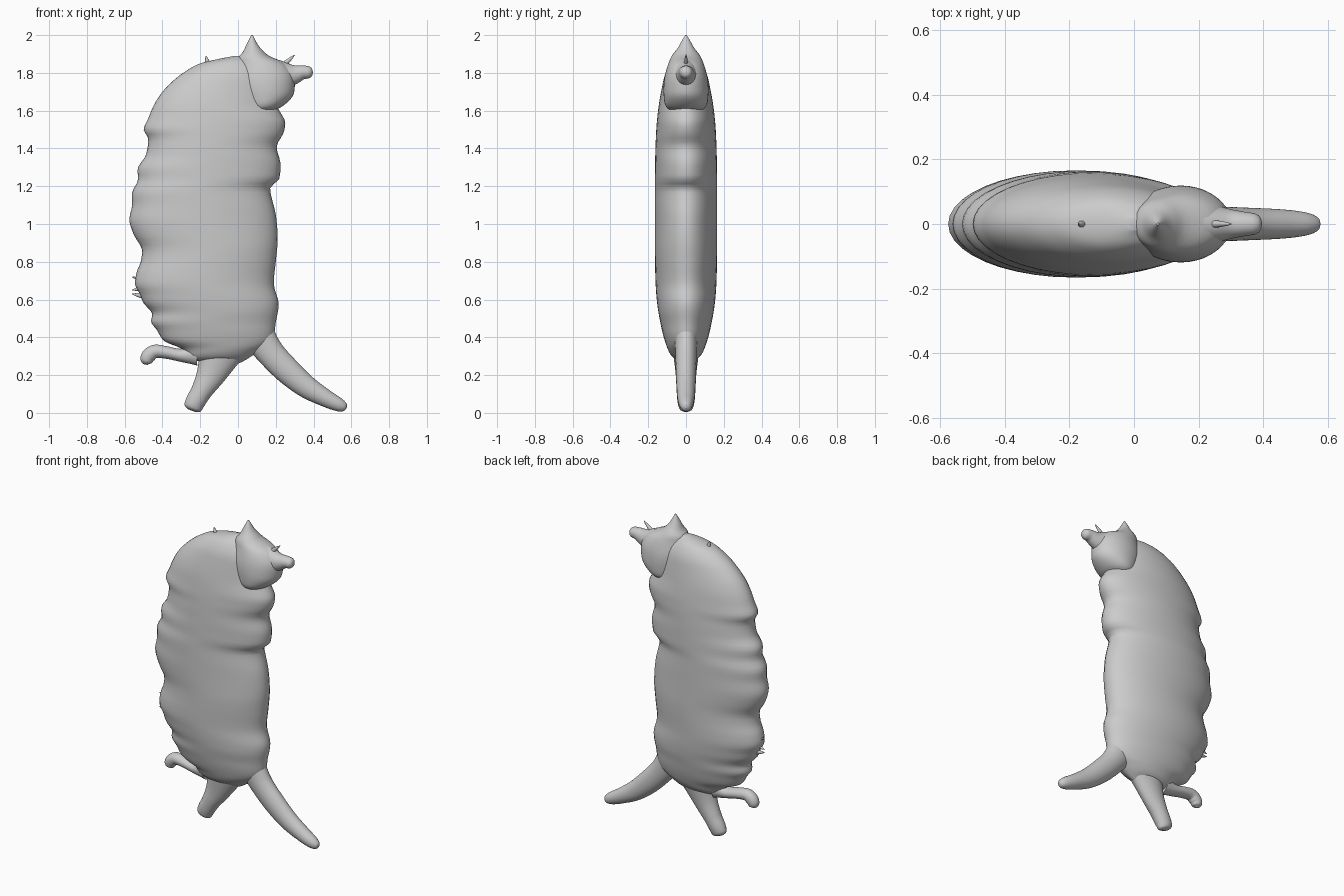
import bpy, bmesh, math
from mathutils import Vector

SIDES = 40


def catmull(pts, steps):
    """Smooth curve through tuples of any dimension."""
    p = [Vector(q) for q in pts]
    p = [2 * p[0] - p[1]] + p + [2 * p[-1] - p[-2]]
    out = []
    for i in range(1, len(p) - 2):
        a, b, c, d = p[i - 1:i + 3]
        for k in range(steps):
            t = k / steps
            out.append(0.5 * (2 * b + (c - a) * t + (2 * a - 5 * b + 4 * c - d) * t * t
                              + (3 * b - a - 3 * c + d) * t ** 3))
    return out + [p[-2]]


def interp(table, z):
    for (z0, v0), (z1, v1) in zip(table, table[1:]):
        if z <= z1:
            t = max(0, (z - z0) / (z1 - z0))
            return v0 + (v1 - v0) * t
    return table[-1][1]


def loft(name, rings):
    """Skin elliptical rings: (centre, in-plane half vector, half thickness in y)."""
    bm = bmesh.new()
    loops = []
    for c, h, ry in rings:
        loop = []
        for k in range(SIDES):
            a = 2 * math.pi * k / SIDES
            loop.append(bm.verts.new(c + h * math.cos(a) + Vector((0, ry * math.sin(a), 0))))
        loops.append(loop)
    for l0, l1 in zip(loops, loops[1:]):
        for k in range(SIDES):
            j = (k + 1) % SIDES
            bm.faces.new((l0[k], l0[j], l1[j], l1[k]))
    bm.faces.new(loops[0])
    bm.faces.new(loops[-1])
    bmesh.ops.recalc_face_normals(bm, faces=bm.faces)
    me = bpy.data.meshes.new(name)
    bm.to_mesh(me)
    bm.free()
    ob = bpy.data.objects.new(name, me)
    bpy.context.collection.objects.link(ob)
    bpy.context.view_layer.objects.active = ob
    ob.select_set(True)
    bpy.ops.object.shade_smooth_by_angle(angle=math.radians(50))
    ob.select_set(False)
    return ob


def stack(name, left, right, thick, n):
    """Upright form from left and right outlines and a thickness table, all by height."""
    z0, z1 = left[0][0], left[-1][0]
    lc = [tuple(v) for v in catmull(left, 6)]
    rc = [tuple(v) for v in catmull(right, 6)]
    tc = [tuple(v) for v in catmull(thick, 6)]
    rings = []
    for i in range(n + 1):
        z = z0 + (z1 - z0) * (0.5 - 0.5 * math.cos(math.pi * i / n))
        xl, xr = interp(lc, z), interp(rc, z)
        rings.append((Vector(((xl + xr) / 2, 0, z)), Vector(((xr - xl) / 2, 0, 0)),
                      max(0.003, interp(tc, z))))
    return loft(name, rings)


def limb(name, pts):
    """Bent limb from (x, z, in-plane radius, y radius)."""
    cs = catmull(pts, 6)
    rings = []
    for i, q in enumerate(cs):
        d = cs[min(i + 1, len(cs) - 1)] - cs[max(i - 1, 0)]
        n = Vector((-d[1], 0, d[0])).normalized()
        rings.append((Vector((q[0], 0, q[1])), n * max(q[2], 0.002), max(q[3], 0.002)))
    return loft(name, rings)


# Body: lumpy back on the left, belly on the right
back = [(0.26, -0.06), (0.28, -0.24), (0.34, -0.30), (0.38, -0.39), (0.44, -0.43),
        (0.48, -0.46), (0.53, -0.455), (0.58, -0.50), (0.63, -0.52), (0.68, -0.545), (0.75, -0.535),
        (0.80, -0.515), (0.87, -0.51), (0.94, -0.55), (1.02, -0.575), (1.10, -0.56),
        (1.17, -0.56), (1.23, -0.53), (1.30, -0.53), (1.36, -0.49), (1.45, -0.475),
        (1.50, -0.50), (1.56, -0.475), (1.63, -0.445), (1.70, -0.40), (1.77, -0.33),
        (1.82, -0.26), (1.85, -0.20), (1.87, -0.12), (1.89, -0.02)]
belly = [(0.26, 0.00), (0.28, 0.04), (0.32, 0.10), (0.38, 0.18), (0.48, 0.20), (0.58, 0.215),
         (0.68, 0.19), (0.80, 0.20), (0.92, 0.21), (1.05, 0.20), (1.19, 0.17), (1.23, 0.215),
         (1.32, 0.225), (1.41, 0.205), (1.48, 0.24), (1.54, 0.25), (1.59, 0.225),
         (1.64, 0.20), (1.75, 0.18), (1.82, 0.14), (1.86, 0.09), (1.89, 0.02)]
body_thick = [(0.26, 0.02), (0.30, 0.075), (0.36, 0.105), (0.45, 0.13), (0.60, 0.155),
              (0.80, 0.164), (1.20, 0.165), (1.45, 0.16), (1.60, 0.148), (1.72, 0.128),
              (1.80, 0.108), (1.86, 0.07), (1.89, 0.02)]
stack("body", back, belly, body_thick, 110)

# Head with pointed ear on top
nape = [(1.59, 0.09), (1.62, 0.04), (1.68, 0.00), (1.76, -0.02), (1.83, -0.01),
        (1.88, 0.00), (1.91, 0.025), (1.95, 0.045), (2.0, 0.07)]
face = [(1.59, 0.16), (1.62, 0.23), (1.67, 0.285), (1.72, 0.30), (1.79, 0.295),
        (1.85, 0.25), (1.89, 0.165), (1.92, 0.13), (1.95, 0.105), (2.0, 0.078)]
head_thick = [(1.59, 0.06), (1.62, 0.105), (1.68, 0.118), (1.76, 0.116), (1.83, 0.10),
              (1.89, 0.075), (1.93, 0.045), (1.97, 0.022), (2.0, 0.004)]
stack("head", nape, face, head_thick, 50)

limb("snout", [(0.22, 1.785, 0.085, 0.07), (0.29, 1.79, 0.055, 0.048), (0.34, 1.802, 0.038, 0.038),
               (0.375, 1.803, 0.032, 0.032), (0.391, 1.803, 0.02, 0.02), (0.396, 1.803, 0.003, 0.003)])

# Tail and legs
limb("tail", [(0.10, 0.42, 0.09, 0.06), (0.17, 0.32, 0.075, 0.056), (0.26, 0.225, 0.07, 0.054),
              (0.36, 0.14, 0.06, 0.05), (0.46, 0.08, 0.047, 0.045), (0.53, 0.045, 0.037, 0.036),
              (0.565, 0.03, 0.023, 0.022), (0.575, 0.026, 0.003, 0.003)])
limb("middle_leg", [(-0.09, 0.33, 0.12, 0.07), (-0.14, 0.21, 0.08, 0.055), (-0.19, 0.12, 0.057, 0.05),
                    (-0.225, 0.06, 0.052, 0.045), (-0.24, 0.025, 0.046, 0.035),
                    (-0.245, 0.012, 0.02, 0.012)])
limb("back_leg", [(-0.22, 0.31, 0.06, 0.05), (-0.30, 0.305, 0.035, 0.042), (-0.38, 0.32, 0.033, 0.04),
                  (-0.44, 0.325, 0.036, 0.038), (-0.475, 0.30, 0.038, 0.036),
                  (-0.485, 0.27, 0.03, 0.028), (-0.487, 0.255, 0.008, 0.006)])

# Small tufts on brow, shoulder and back
for i, (x, z, dx, dz) in enumerate([(0.25, 1.85, 0.05, 0.045), (-0.16, 1.85, -0.01, 0.04),
                                    (-0.51, 0.62, -0.05, 0.01), (-0.51, 0.66, -0.05, -0.01),
                                    (-0.50, 0.70, -0.06, 0.02)]):
    limb("tuft_%d" % (i + 1), [(x, z, 0.014, 0.012), (x + dx * 0.6, z + dz * 0.6, 0.008, 0.007),
                               (x + dx, z + dz, 0.002, 0.002)])
